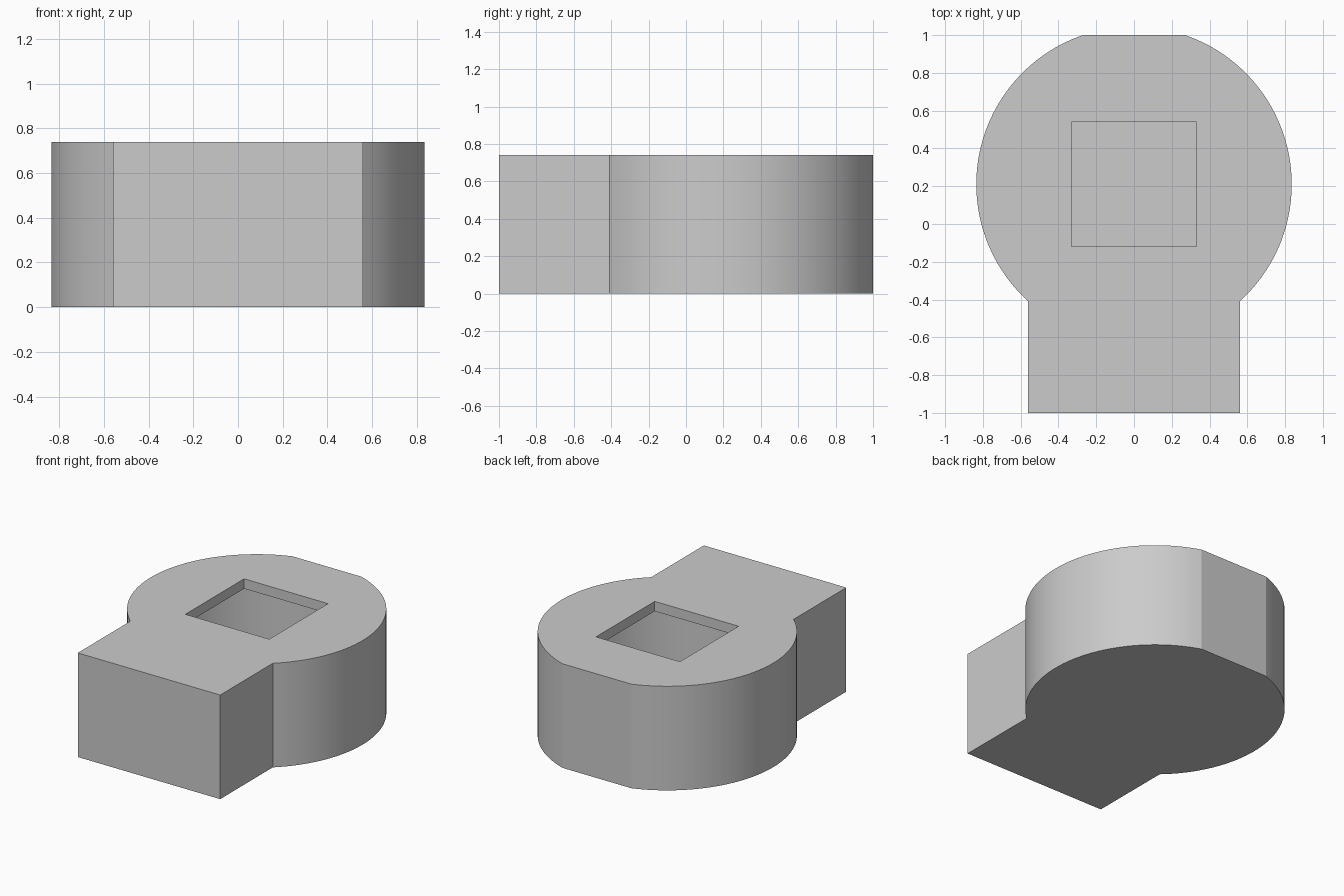
import bpy
import math

if "Cube" in bpy.data.objects:
    bpy.data.objects.remove(bpy.data.objects["Cube"])

HEIGHT = 0.74
CENTRE_Y = 0.21     # axis of the round body
RADIUS = 0.835
NECK = 0.56         # half width of the square neck
WALL = 0.07
HOLE = 0.66

grey = bpy.data.materials.new("plain grey")
grey.use_nodes = True
colour = (0.6, 0.6, 0.6, 1)
grey.diffuse_color = colour
grey.node_tree.nodes["Principled BSDF"].inputs["Base Color"].default_value = colour


def prism(name, outline, bottom, top):
    """Extrude a counter-clockwise outline between two heights."""
    n = len(outline)
    verts = [(x, y, z) for z in (bottom, top) for x, y in outline]
    faces = [list(range(n))[::-1], list(range(n, 2 * n))]
    faces += [(i, (i + 1) % n, (i + 1) % n + n, i + n) for i in range(n)]
    mesh = bpy.data.meshes.new(name)
    mesh.from_pydata(verts, [], faces)
    mesh.materials.append(grey)
    obj = bpy.data.objects.new(name, mesh)
    bpy.context.collection.objects.link(obj)
    return obj


def arc(radius, start, end, steps):
    angles = [start + (end - start) * i / steps for i in range(steps + 1)]
    return [(radius * math.cos(a), CENTRE_Y + radius * math.sin(a)) for a in angles]


# Body outline: square neck, round sides and a flat cut across the back
side = arc(RADIUS, -math.acos(NECK / RADIUS), math.asin((1 - CENTRE_Y) / RADIUS), 48)
right_half = [(NECK, -1)] + side
outline = right_half + [(-x, y) for x, y in reversed(right_half)]
body = prism("hollow_body", outline, 0, HEIGHT)

# Round inner chamber below a thin lid with a square opening
chamber = prism("chamber_cutter", arc(0.72, 0, math.tau, 96)[:-1], WALL, HEIGHT - WALL)
h = HOLE / 2
square = [(x, CENTRE_Y + y) for x, y in ((-h, -h), (h, -h), (h, h), (-h, h))]
opening = prism("opening_cutter", square, HEIGHT / 2, HEIGHT + WALL)

bpy.ops.object.select_all(action='DESELECT')
bpy.context.view_layer.objects.active = body
body.select_set(True)
for cutter in (chamber, opening):
    cutter.hide_render = True
    cut = body.modifiers.new(cutter.name, 'BOOLEAN')
    cut.operation = 'DIFFERENCE'
    cut.solver = 'EXACT'
    cut.object = cutter
    bpy.ops.object.modifier_apply(modifier=cut.name)
    bpy.data.objects.remove(cutter)

bpy.ops.object.shade_smooth_by_angle(angle=math.radians(15))
